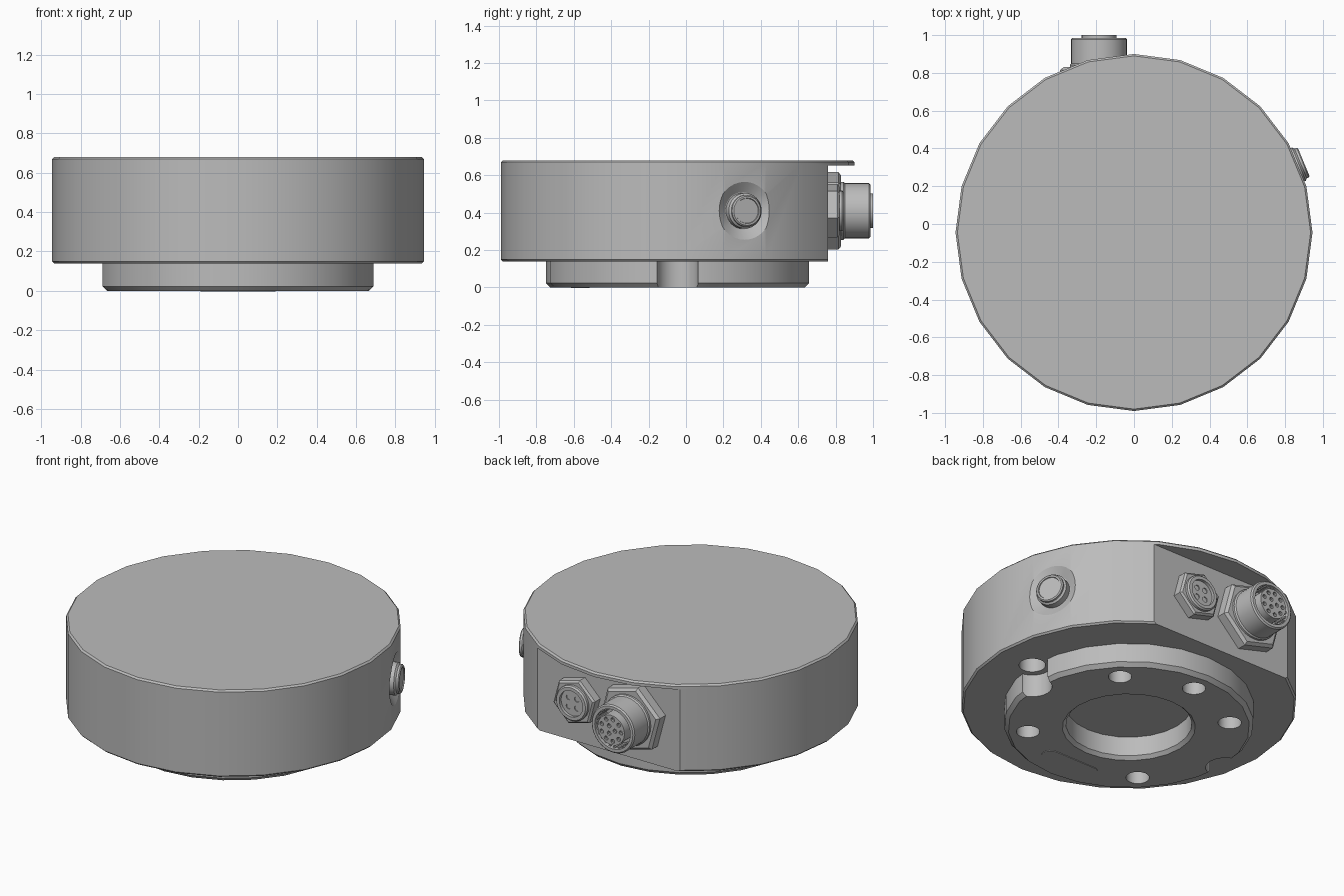
import bpy
from math import cos, sin, pi, radians
from mathutils import Matrix, Vector

old = bpy.data.objects.get("Cube")
if old:
    bpy.data.objects.remove(old, do_unlink=True)

CY = -0.045          # centre of the round housing
FLAT = 0.76          # rear connector face
MID = 0.41           # height of connectors and button

grey = bpy.data.materials.new("plain grey")
grey.use_nodes = True
grey.diffuse_color = (0.5, 0.5, 0.5, 1)
grey.node_tree.nodes["Principled BSDF"].inputs["Base Color"].default_value = (0.5, 0.5, 0.5, 1)


def lathe(name, profile, sides=24, matrix=Matrix(), turn=0.0):
    """Closed solid of revolution about local z from (radius, height) pairs."""
    verts, faces = [], []
    for r, z in profile:
        for i in range(sides):
            a = 2 * pi * i / sides + turn
            verts.append(matrix @ Vector((r * cos(a), r * sin(a), z)))
    for k in range(len(profile) - 1):
        for i in range(sides):
            j = (i + 1) % sides
            faces.append((k * sides + i, k * sides + j, (k + 1) * sides + j, (k + 1) * sides + i))
    faces.append(tuple(reversed(range(sides))))
    faces.append(tuple(range((len(profile) - 1) * sides, len(profile) * sides)))
    mesh = bpy.data.meshes.new(name)
    mesh.from_pydata(verts, [], faces)
    mesh.materials.append(grey)
    ob = bpy.data.objects.new(name, mesh)
    bpy.context.collection.objects.link(ob)
    return ob


def box(name, centre, size):
    m = Matrix.Translation(centre) @ Matrix.Diagonal((size[0], size[1], size[2], 1))
    return lathe(name, [(0.5 ** 0.5, -0.5), (0.5 ** 0.5, 0.5)], 4, m, pi / 4)


def cut(target, cutters):
    """Subtract each cutter, bake the result and remove the cutters."""
    for c in cutters:
        mod = target.modifiers.new("cut", "BOOLEAN")
        mod.operation, mod.solver, mod.object = "DIFFERENCE", "EXACT", c
    bpy.context.view_layer.update()
    dg = bpy.context.evaluated_depsgraph_get()
    mesh = bpy.data.meshes.new_from_object(target.evaluated_get(dg))
    target.modifiers.clear()
    target.data = mesh
    for c in cutters:
        bpy.data.objects.remove(c, do_unlink=True)


def smooth(ob):
    bpy.ops.object.select_all(action="DESELECT")
    ob.select_set(True)
    bpy.context.view_layer.objects.active = ob
    bpy.ops.object.shade_smooth_by_angle(angle=radians(28))


def at(x, y, z=0.0):
    return Matrix.Translation((x, y, z))


def facing_back(x):
    return at(x, FLAT, MID) @ Matrix.Rotation(-pi / 2, 4, "X")


def pin_holes(m, ring, count, radius, top):
    return [lathe("pin_cutter", [(radius, top - 0.02), (radius, top + 0.02)], 10,
                  m @ at(ring * cos(2 * pi * (i + 0.5) / count), ring * sin(2 * pi * (i + 0.5) / count)))
            for i in range(count)]


# Housing with rear flat under the lid, button countersink and index holes
side = at(0, CY, MID) @ Matrix.Rotation(radians(22.5), 4, "Z") @ Matrix.Rotation(pi / 2, 4, "Y")
housing = lathe("housing", [(0.935, 0.14), (0.945, 0.15), (0.945, 0.67), (0.935, 0.68)], 24, at(0, CY))
cutters = [box("flat_cutter", (0, FLAT + 0.25, 0.35), (2, 0.5, 0.604)),
           lathe("sink_cutter", [(0.1, 0.905), (0.155, 0.937), (0.17, 0.96)], 32, side)]
for s in (1, -1):
    cutters.append(lathe("index_cutter", [(0.075, 0.05), (0.075, 0.24)], 24, at(s * 0.71, CY)))
cut(housing, cutters)
smooth(housing)

# Mounting flange with bore, screw holes and side notches
base = lathe("mounting_flange", [(0.68, 0), (0.703, 0.023), (0.703, 0.15)], 24, at(0, CY))
cutters = [lathe("bore_cutter", [(0.385, -0.01), (0.355, 0.02), (0.355, 0.3)], 24, at(0, CY))]
for deg in (45, 90, 135, 225, 315):
    a = radians(deg)
    cutters.append(lathe("screw_cutter", [(0.066, -0.1), (0.066, 0.3)], 24,
                         at(0.57 * cos(a), CY + 0.57 * sin(a))))
for s in (1, -1):
    cutters.append(lathe("notch_cutter", [(0.112, -0.1), (0.112, 0.3)], 24, at(s * 0.71, CY)))
cut(base, cutters)
smooth(base)

# Rounded plate on the underside
plate_m = at(0, CY - 0.52)
plate = lathe("underside_plate", [(0.05, -0.004), (0.05, 0.01)], 24, plate_m)
for v in plate.data.vertices:
    v.co.x += 0.14 if v.co.x > 0 else -0.14
smooth(plate)

# Side button
button = lathe("side_button", [(0.095, 0.89), (0.095, 0.945), (0.085, 0.955), (0.085, 0.967),
                               (0.078, 0.973), (0.068, 0.973), (0.066, 0.967)], 32, side)
smooth(button)

# Large rear connector: hex nut, shell, ribbed socket and insert
big = facing_back(-0.185)
nut = lathe("large_hex_nut", [(0.214, -0.02), (0.214, 0.055), (0.195, 0.07)], 6, big, radians(15))
smooth(nut)
shell = lathe("large_shell", [(0.155, 0.05), (0.155, 0.082), (0.148, 0.09), (0.148, 0.218),
                              (0.14, 0.226)], 32, big)
cut(shell, [lathe("socket_cutter", [(0.122, 0.12), (0.122, 0.3)], 32, big)])
smooth(shell)
for i in range(24):
    rib = lathe("socket_rib", [(0.007, 0.115), (0.007, 0.21)], 6,
                big @ Matrix.Rotation(2 * pi * i / 24, 4, "Z") @ at(0.12, 0))
    smooth(rib)
insert = lathe("large_insert", [(0.092, 0.11), (0.092, 0.24)], 32, big)
cut(insert, pin_holes(big, 0.068, 9, 0.013, 0.24) + pin_holes(big, 0.027, 3, 0.013, 0.24))
smooth(insert)

# Small rear connector: hex nut, collar and socket
small = facing_back(0.2)
nut = lathe("small_hex_nut", [(0.148, -0.02), (0.148, 0.05), (0.135, 0.06)], 6, small, radians(15))
smooth(nut)
collar = lathe("small_collar", [(0.108, 0.05), (0.108, 0.075), (0.1, 0.084)], 32, small)
cut(collar, [lathe("collar_cutter", [(0.08, 0.066), (0.08, 0.2)], 32, small)])
cut(collar, pin_holes(small, 0.04, 4, 0.017, 0.066))
smooth(collar)
